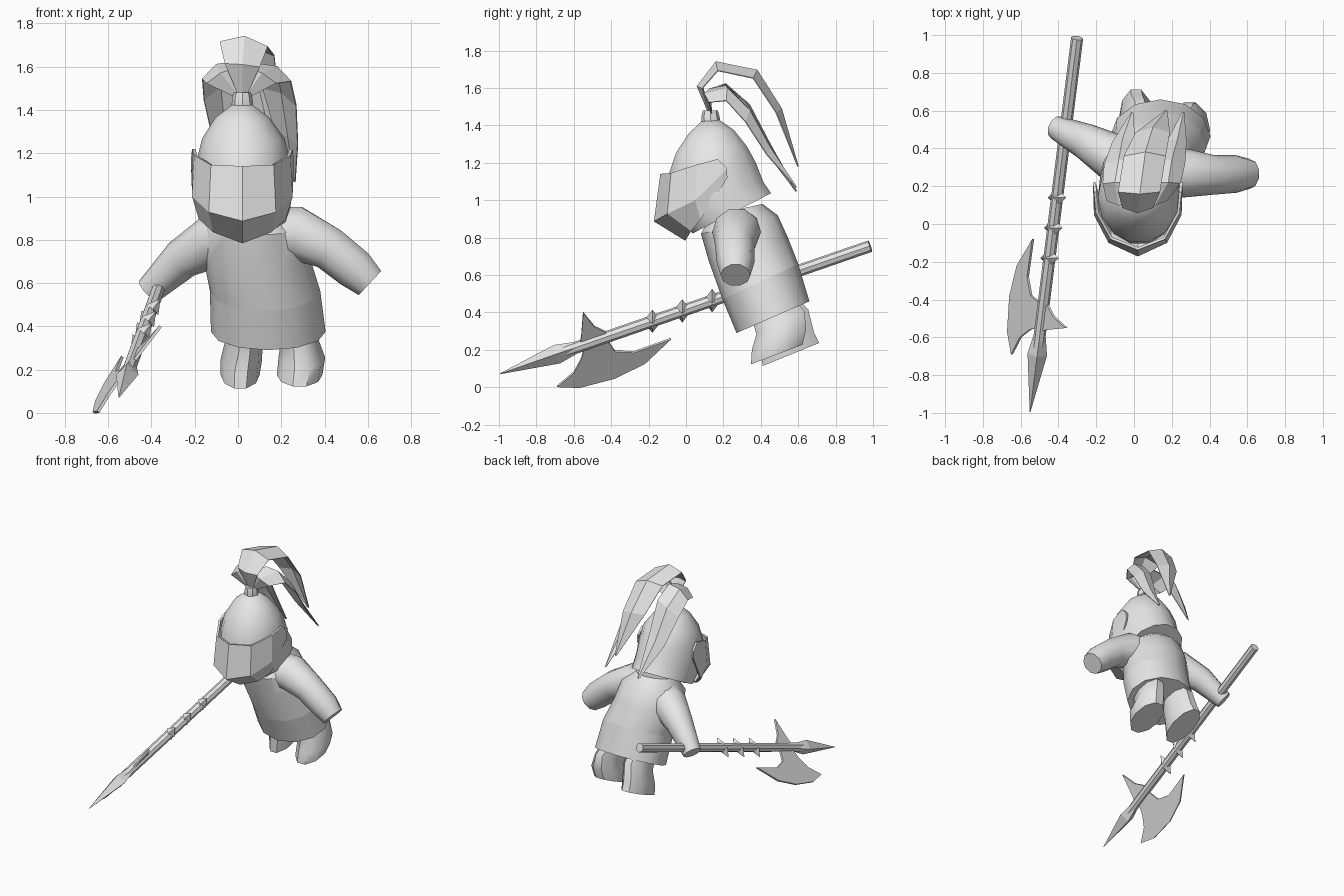
import bpy, bmesh, math
from mathutils import Vector

if "Cube" in bpy.data.objects:
    bpy.data.objects.remove(bpy.data.objects["Cube"])

grey = bpy.data.materials.new("plain_grey")
grey.diffuse_color = (0.8, 0.8, 0.8, 1)
grey.use_nodes = True
grey.node_tree.nodes["Principled BSDF"].inputs["Base Color"].default_value = grey.diffuse_color


def make(name, verts, faces, smooth=0):
    mesh = bpy.data.meshes.new(name)
    mesh.from_pydata([tuple(v) for v in verts], [], faces)
    bm = bmesh.new()
    bm.from_mesh(mesh)
    bmesh.ops.recalc_face_normals(bm, faces=bm.faces)
    bm.to_mesh(mesh)
    bm.free()
    mesh.materials.append(grey)
    obj = bpy.data.objects.new(name, mesh)
    bpy.context.collection.objects.link(obj)
    if smooth:
        bpy.ops.object.select_all(action='DESELECT')
        obj.select_set(True)
        bpy.context.view_layer.objects.active = obj
        bpy.ops.object.shade_smooth_by_angle(angle=math.radians(smooth))
    return obj


def skin(name, rings, smooth=0):
    """Closed skin over rings of equal point count, capped at both ends."""
    n = len(rings[0])
    verts = [p for r in rings for p in r]
    faces = [(i * n + j, i * n + (j + 1) % n, (i + 1) * n + (j + 1) % n, (i + 1) * n + j)
             for i in range(len(rings) - 1) for j in range(n)]
    faces += [tuple(range(n)), tuple(range(len(verts) - n, len(verts)))]
    return make(name, verts, faces, smooth)


def loft(name, sections, n=12, smooth=40):
    """Sections: front (y, z), back (y, z), centre x, half width."""
    rings = []
    for f, b, cx, rx in sections:
        front, back = Vector((cx, *f)), Vector((cx, *b))
        c, h = (front + back) / 2, (back - front) / 2
        rings.append([c + h * math.sin(2 * math.pi * k / n)
                      + Vector((rx * math.cos(2 * math.pi * k / n), 0, 0)) for k in range(n)])
    return skin(name, rings, smooth)


def tube(name, path, radii, n=8, smooth=40):
    """Round skin along a path."""
    pts = [Vector(p) for p in path]
    rings = []
    for i, p in enumerate(pts):
        d = (pts[min(i + 1, len(pts) - 1)] - pts[max(i - 1, 0)]).normalized()
        ref = Vector((0, 0, 1)) if abs(d.z) < 0.9 else Vector((0, 1, 0))
        u = d.cross(ref).normalized()
        v = d.cross(u)
        rings.append([p + radii[i] * (u * math.cos(2 * math.pi * k / n)
                                      + v * math.sin(2 * math.pi * k / n)) for k in range(n)])
    return skin(name, rings, smooth)


def solidify(obj, t, offset=0):
    m = obj.modifiers.new("thickness", 'SOLIDIFY')
    m.thickness, m.offset = t, offset


# Tunic and skirt
loft("tunic", [((.195, .47), (.60, .66), .125, .255), ((.12, .68), (.545, .80), .08, .245),
               ((.08, .82), (.49, .92), .07, .225), ((.13, .92), (.41, .98), .06, .14)])
loft("skirt", [((.27, .29), (.66, .46), .14, .265), ((.195, .47), (.60, .66), .125, .255)])

# Legs with flat soles
loft("left_leg", [((.40, .11), (.72, .24), .01, .09), ((.40, .19), (.69, .30), .015, .096),
                  ((.40, .28), (.66, .42), .03, .085), ((.34, .42), (.58, .5), .04, .085)], 10)
loft("right_leg", [((.34, .12), (.63, .23), .285, .105), ((.345, .2), (.65, .31), .295, .108),
                   ((.37, .28), (.64, .41), .285, .085), ((.33, .42), (.56, .5), .25, .09)], 10)

# Arms
tube("left_arm", [(0, .29, .81), (-.12, .36, .79), (-.26, .44, .71), (-.41, .51, .565)],
     [.13, .125, .095, .065], 10)
tube("right_arm", [(.12, .28, .82), (.27, .27, .83), (.42, .26, .76), (.54, .265, .665),
                   (.61, .265, .60)], [.14, .13, .105, .1, .08], 10)

# Helmet shell
loft("helmet", [((.03, .82), (.46, 1.04), .03, .21), ((-.11, .95), (.42, 1.10), .03, .22),
                ((-.10, 1.13), (.38, 1.20), .025, .217), ((-.06, 1.25), (.33, 1.29), .025, .19),
                ((.01, 1.355), (.26, 1.375), .02, .125), ((.08, 1.42), (.18, 1.43), .02, .045)], 14)

# Visor: half columns (top, middle, bottom), mirrored across the face
half = [[(0, -.13, 1.14), (0, -.165, .89), (0, 0, .79)],
        [(.14, -.075, 1.145), (.15, -.095, .93), (.13, .03, .84)],
        [(.215, .06, 1.19), (.225, .05, 1.0), (.195, .08, .90)],
        [(.225, .17, 1.22), (.23, .22, 1.17), (.23, .22, 1.12)]]
columns = [[(-x, y, z) for x, y, z in c] for c in half[:0:-1]] + half
verts = [(x + .02, y, z) for c in columns for x, y, z in c]
faces = [(3 * i + j, 3 * i + 3 + j, 3 * i + 4 + j, 3 * i + 1 + j)
         for i in range(len(columns) - 1) for j in range(2)]
solidify(make("visor", verts, faces), .015)

# Plume holder and three creased feather strips
tube("plume_holder", [(.02, .135, 1.41), (.02, .13, 1.45), (.02, .13, 1.48)], [.05, .048, .04], 8)


def feather(name, path, widths, across):
    pts, a = [Vector(p) for p in path], Vector(across)
    verts = []
    for i, p in enumerate(pts):
        d = (pts[min(i + 1, len(pts) - 1)] - pts[max(i - 1, 0)]).normalized()
        inward = a.cross(d).normalized() * widths[i] * .35
        verts += [p - a * widths[i] + inward, p, p + a * widths[i] + inward]
    faces = [(3 * i + j, 3 * i + j + 1, 3 * i + j + 4, 3 * i + j + 3)
             for i in range(len(pts) - 1) for j in range(2)]
    # inward is flipped to face the head
    for i, p in enumerate(pts):
        d = (pts[min(i + 1, len(pts) - 1)] - pts[max(i - 1, 0)]).normalized()
        push = a.cross(d).normalized() * widths[i] * .7
        if push.dot(Vector((.05, .2, 1.35)) - p) < 0:
            verts[3 * i] -= push
            verts[3 * i + 2] -= push
    solidify(make(name, verts, faces), .006)


feather("plume_centre", [(.02, .12, 1.47), (.02, .06, 1.61), (.03, .16, 1.74), (.06, .38, 1.695),
                         (.10, .51, 1.49), (.17, .60, 1.18)],
        [.02, .08, .11, .11, .09, .006], (1, 0, -.1))
feather("plume_left", [(.0, .13, 1.47), (-.08, .10, 1.57), (-.10, .22, 1.61), (-.08, .34, 1.51),
                       (-.06, .45, 1.30), (-.01, .59, 1.05)],
        [.02, .08, .09, .10, .07, .006], (.87, 0, .45))
feather("plume_right", [(.04, .13, 1.47), (.11, .10, 1.57), (.18, .22, 1.60), (.20, .34, 1.48),
                        (.23, .45, 1.28), (.26, .59, 1.07)],
        [.02, .08, .09, .09, .06, .006], (.87, 0, -.45))


# Polearm, laid out from the shaft line at depth y and height s across it
def on_shaft(y, s=0):
    return Vector((-.425 + .126 * y + .78 * s, y, .415 + .345 * y + s))


tube("shaft", [on_shaft(.985), on_shaft(-.67)], [.032, .032], 8)
tube("spear_head", [on_shaft(-.60), on_shaft(-.69), on_shaft(-.995)], [.034, .052, .002], 4, 0)


def plate(name, outline):
    solidify(make(name, [on_shaft(*p) for p in outline], [tuple(range(len(outline)))]), .014)


plate("axe_blade", [(-.08, -.127), (-.22, -.21), (-.38, -.234), (-.57, -.218), (-.69, -.172),
                    (-.60, -.128), (-.56, -.07), (-.54, 0), (-.43, 0), (-.38, -.09), (-.28, -.13)])
plate("axe_spike", [(-.57, 0), (-.56, .05), (-.55, .175), (-.49, .08), (-.43, .03), (-.42, 0)])

# Studs on both sides of the shaft
for i, y in enumerate((.14, -.02, -.18)):
    for side in (-1, 1):
        tube(f"stud_{i}_{side}", [on_shaft(y, .012 * side), on_shaft(y, .06 * side)],
             [.038, .002], 4, 0)
